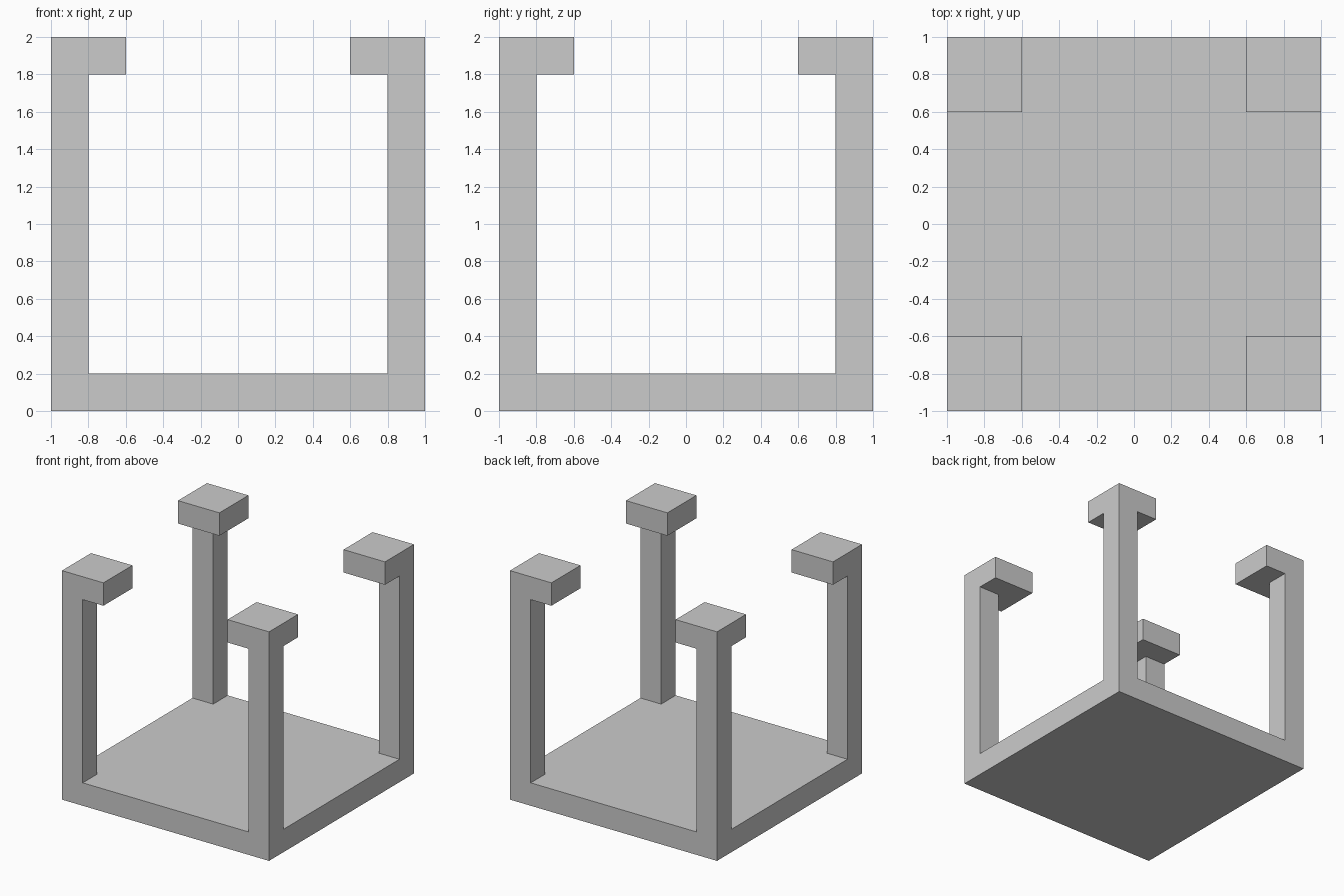
import bpy, bmesh
from mathutils import Vector

if "Cube" in bpy.data.objects:
    bpy.data.objects.remove(bpy.data.objects["Cube"])

HALF, THICK, HEIGHT = 1.0, 0.2, 2.0
INNER = HALF - THICK
bm = bmesh.new()


def face_at(x, y, z):
    return min(bm.faces, key=lambda f: (f.calc_center_median() - Vector((x, y, z))).length)


def pull(points, offset):
    faces = [face_at(*p) for p in points]
    new = bmesh.ops.extrude_face_region(bm, geom=faces)["geom"]
    verts = [v for v in new if isinstance(v, bmesh.types.BMVert)]
    bmesh.ops.translate(bm, verts=verts, vec=offset)


# Base plate
bmesh.ops.create_cube(bm, size=1)
for v in bm.verts:
    v.co = (v.co.x * 2 * HALF, v.co.y * 2 * HALF, (v.co.z + 0.5) * THICK)

# Score the plate so each corner has a post-sized square
for axis in (Vector((1, 0, 0)), Vector((0, 1, 0))):
    for s in (-1, 1):
        bmesh.ops.bisect_plane(bm, geom=bm.verts[:] + bm.edges[:] + bm.faces[:],
                               plane_co=axis * s * INNER, plane_no=axis)

mid = HALF - THICK / 2
cap_z = HEIGHT - THICK / 2
for sx in (-1, 1):
    for sy in (-1, 1):
        # Corner post, then the cap layer on top of it
        pull([(sx * mid, sy * mid, THICK)], (0, 0, HEIGHT - 2 * THICK))
        pull([(sx * mid, sy * mid, HEIGHT - THICK)], (0, 0, THICK))
        # Widen the cap inward along x, then along y
        pull([(sx * INNER, sy * mid, cap_z)], (-sx * THICK, 0, 0))
        pull([(sx * mid, sy * INNER, cap_z),
              (sx * (mid - THICK), sy * INNER, cap_z)], (0, -sy * THICK, 0))

# Merge flush faces into clean flat panels
bmesh.ops.dissolve_limit(bm, angle_limit=0.01, verts=bm.verts[:], edges=bm.edges[:])
bmesh.ops.recalc_face_normals(bm, faces=bm.faces[:])

mesh = bpy.data.meshes.new("corner_post_frame")
bm.to_mesh(mesh)
bm.free()
bpy.context.collection.objects.link(bpy.data.objects.new("corner_post_frame", mesh))
